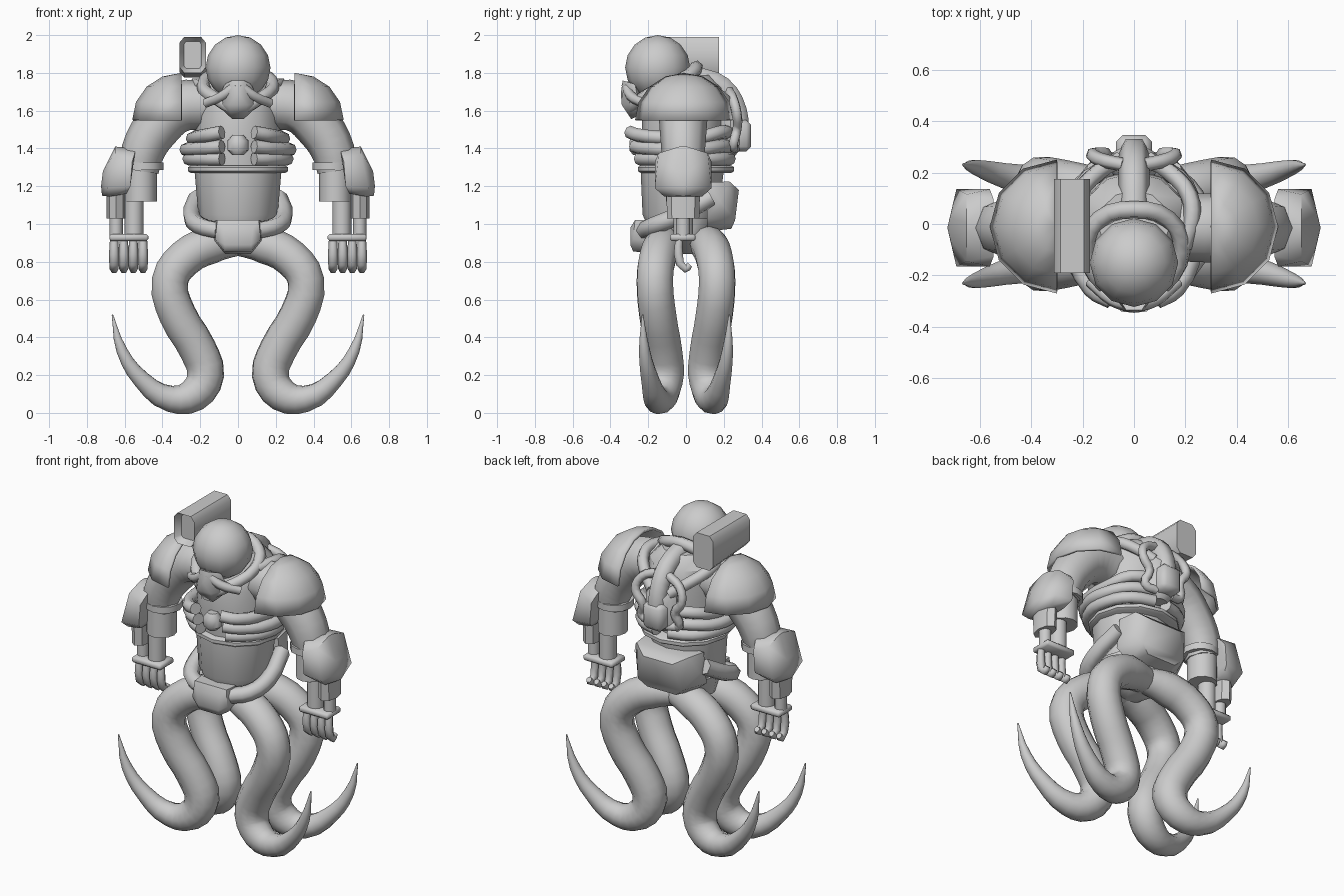
import bpy, bmesh, math

if "Cube" in bpy.data.objects:
    bpy.data.objects.remove(bpy.data.objects["Cube"])

grey = bpy.data.materials.new("plain_grey")
grey.diffuse_color = (0.6, 0.6, 0.6, 1)
grey.use_nodes = True
grey.node_tree.nodes["Principled BSDF"].inputs["Base Color"].default_value = grey.diffuse_color


def finish(ob, angle=40):
    ob.data.materials.clear()
    ob.data.materials.append(grey)
    bpy.ops.object.select_all(action='DESELECT')
    ob.select_set(True)
    bpy.context.view_layer.objects.active = ob
    bpy.ops.object.shade_smooth_by_angle(angle=math.radians(angle))
    return ob


def from_bmesh(name, bm, angle=40):
    bmesh.ops.recalc_face_normals(bm, faces=bm.faces)
    me = bpy.data.meshes.new(name)
    bm.to_mesh(me)
    bm.free()
    ob = bpy.data.objects.new(name, me)
    bpy.context.collection.objects.link(ob)
    return finish(ob, angle)


def hull(name, pts, angle=50):
    """Faceted plate as the convex hull of a few corner points."""
    bm = bmesh.new()
    for p in pts:
        bm.verts.new(p)
    bmesh.ops.convex_hull(bm, input=bm.verts)
    bmesh.ops.delete(bm, geom=[v for v in bm.verts if not v.link_faces], context='VERTS')
    bmesh.ops.dissolve_limit(bm, angle_limit=0.02, verts=bm.verts, edges=bm.edges)
    return from_bmesh(name, bm, angle)


def loft(name, rings, n=12):
    """Stacked ellipses: (z, cx, cy, rx, ry)."""
    bm = bmesh.new()
    loops = []
    for z, cx, cy, rx, ry in rings:
        loops.append([bm.verts.new((cx + rx * math.cos(math.tau * i / n),
                                    cy + ry * math.sin(math.tau * i / n), z)) for i in range(n)])
    for a, b in zip(loops, loops[1:]):
        for i in range(n):
            bm.faces.new((a[i], a[(i + 1) % n], b[(i + 1) % n], b[i]))
    bm.faces.new(loops[0])
    bm.faces.new(loops[-1])
    return from_bmesh(name, bm)


def tube(name, pts, r, res=3, sides=1, cyclic=False):
    """Smooth swept tube; each point may carry its own radius as a 4th value."""
    cu = bpy.data.curves.new(name, 'CURVE')
    cu.dimensions = '3D'
    cu.resolution_u, cu.bevel_resolution = res, sides
    cu.bevel_depth, cu.use_fill_caps = 1.0, True
    sp = cu.splines.new('BEZIER')
    sp.bezier_points.add(len(pts) - 1)
    sp.use_cyclic_u = cyclic
    for bp, p in zip(sp.bezier_points, pts):
        bp.co = p[:3]
        bp.radius = p[3] if len(p) > 3 else r
        bp.handle_left_type = bp.handle_right_type = 'AUTO'
    ob = bpy.data.objects.new(name, cu)
    bpy.context.collection.objects.link(ob)
    bpy.ops.object.select_all(action='DESELECT')
    ob.select_set(True)
    bpy.context.view_layer.objects.active = ob
    bpy.ops.object.convert(target='MESH')
    return finish(bpy.context.object, 65)


def box(name, x0, x1, y0, y1, z0, z1, c):
    """Box with chamfered edges."""
    bm = bmesh.new()
    bmesh.ops.create_cube(bm, size=1)
    for v in bm.verts:
        v.co = ((x0, x1)[v.co.x > 0], (y0, y1)[v.co.y > 0], (z0, z1)[v.co.z > 0])
    bmesh.ops.bevel(bm, geom=bm.edges[:], offset=c, segments=1, affect='EDGES')
    return from_bmesh(name, bm, 50)


# Head, collar and face mask
bm = bmesh.new()
bmesh.ops.create_uvsphere(bm, u_segments=12, v_segments=8, radius=.172)
bmesh.ops.translate(bm, verts=bm.verts, vec=(0, -.15, 1.828))
from_bmesh("head", bm)
tube("collar", [(0, 0.055, 1.83), (0.13, 0.02, 1.79), (0.185, -0.1, 1.73), (0.11, -0.24, 1.66),
                (0, -0.28, 1.61), (-0.11, -0.24, 1.66), (-0.185, -0.1, 1.73), (-0.13, 0.02, 1.79)],
     0.036, cyclic=True)
hull("face_mask", [p for s in (1, -1) for p in (
    (0.03 * s, -0.335, 1.76), (0.07 * s, -0.27, 1.74), (0.12 * s, -0.25, 1.64),
    (0.05 * s, -0.34, 1.63), (0, -0.345, 1.69), (0.03 * s, -0.29, 1.555), (0.05 * s, -0.2, 1.6))])

# Torso, waist and belt
loft("chest", [(1.29, 0, -0.02, .22, .2), (1.45, 0, -.02, .225, .215), (1.6, 0, -.01, .22, .22),
               (1.72, 0, 0, .21, .2), (1.79, 0, 0, .14, .13)])
loft("waist", [(0.98, 0, -.03, .18, .17), (1.05, 0, -.03, .21, .2), (1.28, 0, -.02, .23, .22)])
loft("waist_ring", [(1.27, 0, 0, .25, .24), (1.28, 0, 0, .265, .255),
                    (1.3, 0, 0, .265, .255), (1.31, 0, 0, .25, .24)])
loft("chest_button", [(1.365, 0, -.25, .03, .03), (1.39, 0, -.25, .055, .05),
                      (1.44, 0, -.25, .055, .05), (1.47, 0, -.25, .03, .03)])

# Pelvis plates
loft("pelvis", [(0.84, 0, 0, .07, .07), (0.92, 0, 0, .19, .15), (1.03, 0, 0, .21, .17)])
hull("groin_plate", [(x * s, y, z) for s in (1, -1) for x, y, z in (
    (.11, -.27, 1.02), (.12, -.28, .92), (.07, -.28, .855), (.08, -.295, .98), (.07, -.295, .89),
    (.12, -.19, 1.02), (.125, -.19, .91), (.07, -.19, .845))])
hull("back_plate", [(x * s, y, z) for s in (1, -1) for x, y, z in (
    (.2, .11, 1.22), (.18, .23, 1.225), (.22, .11, 1.03), (.15, .26, 1.02),
    (.13, .11, .96), (.1, .24, .975), (.1, .28, 1.18), (.22, .18, 1.12))])

# Backpack: rounded body, central pipe and box
tube("spine_pipe", [(0, .06, 1.78), (0, .19, 1.73), (0, .27, 1.6), (0, .28, 1.46)], .06)
loft("pack_body", [(1.36, 0, .22, .05, .04), (1.41, 0, .235, .1, .07),
                   (1.58, 0, .235, .1, .075), (1.66, 0, .2, .06, .05)], 10)
box("pack_box", -.07, .07, .2, .345, 1.385, 1.55, .025)

# Shoulder launcher with recessed muzzle
launcher = hull("launcher", [(-.24 + sx * x, y, z - d) for sx in (1, -1) for y, k in ((-.19, 0), (.175, 1))
                             for x, z, d in ((.045, 1.8, .025 * k), (.07, 1.83, .025 * k),
                                             (.07, 1.96, 0), (.045, 1.99, 0))])
bm = bmesh.new()
bm.from_mesh(launcher.data)
front = min(bm.faces, key=lambda f: f.normal.y)
bmesh.ops.inset_region(bm, faces=[front], thickness=.025)
bmesh.ops.translate(bm, verts=front.verts, vec=(0, .04, 0))
bm.to_mesh(launcher.data)
bm.free()

for s, side in ((1, "left"), (-1, "right")):
    def m(pts):
        return [(p[0] * s, *p[1:]) for p in pts]

    # Mask strap, ribs, hoses and hip strap
    tube("mask_strap_" + side, m([(.01, -.315, 1.735), (.08, -.295, 1.68), (.17, -.22, 1.64)]), .027)
    for i, (z, w, drop) in enumerate(((1.345, .25, 0), (1.41, .265, .015), (1.485, .235, .03))):
        f = -.235 - .025 * i
        tube(f"rib_{i}_{side}", m([(.085, f - .01, z), (.165, f + .035, z - drop * .5),
                                   (w, -.08, z - drop), (w - .005, .06, z - drop),
                                   (.17, .18, z), (.04, .23, z)]), .036, 3, 2)
    tube("harness_" + side, m([(.19, -.09, 1.73), (.225, .02, 1.74), (.215, .11, 1.72),
                               (.14, .2, 1.66), (.06, .25, 1.6)]), .034)
    tube("pack_hose_" + side, m([(.04, .23, 1.7), (.13, .25, 1.66), (.16, .27, 1.58),
                                 (.11, .27, 1.5), (.13, .25, 1.42), (.05, .26, 1.4)]), .027)
    tube("hip_strap_" + side, m([(.1, -.22, .965), (.2, -.17, .99), (.245, -.05, 1.04),
                                 (.215, .13, 1.14)]), .048, sides=1)

    # Shoulder pad: open quarter dome shell
    bm = bmesh.new()
    bmesh.ops.create_uvsphere(bm, u_segments=12, v_segments=8, radius=1)
    bmesh.ops.delete(bm, geom=[v for v in bm.verts if v.co.z < -.01 or v.co.x < -.01], context='VERTS')
    for v in bm.verts:
        v.co = ((.3 + .26 * v.co.x) * s, -.01 + .26 * v.co.y, 1.55 + .25 * v.co.z)
    pad = from_bmesh("shoulder_pad_" + side, bm)
    sol = pad.modifiers.new("thickness", 'SOLIDIFY')
    sol.thickness = .015
    sol.offset = -1 if pad.data.polygons[0].normal.x * s > 0 else 1

    # Arm, cuff and twin forearm rods
    Y = -.015
    tube("upper_arm_" + side, m([(.17, Y, 1.63, .13), (.31, Y, 1.62, .135), (.43, Y, 1.51, .125),
                                 (.505, Y, 1.38, .115), (.52, Y, 1.28, .1)]), .12, 3, 2)
    loft("elbow_cuff_" + side, [(1.285, .5 * s, Y, .105, .11), (1.325, .5 * s, Y, .105, .11)])
    loft("forearm_" + side, [(1.12, .515 * s, Y, .085, .09), (1.29, .515 * s, Y, .085, .09)])
    loft("wrist_" + side, [(.93, .55 * s, Y, .05, .052), (1.13, .55 * s, Y, .05, .052)])
    loft("outer_rod_" + side, [(.93, .645 * s, Y, .035, .037), (1.04, .645 * s, Y, .035, .037)])
    loft("outer_sleeve_" + side, [(1.03, .645 * s, Y, .05, .085), (1.2, .645 * s, Y, .05, .09)], 8)
    hull("elbow_pad_" + side, m([(x, Y + k * y, z) for k in (1, -1) for x, y, z in (
        (.545, .11, 1.38), (.56, .15, 1.33), (.65, .13, 1.375), (.65, .02, 1.41), (.725, 0, 1.2),
        (.57, .15, 1.2), (.69, .15, 1.19), (.72, 0, 1.15), (.68, .1, 1.145), (.59, .1, 1.16),
        (.55, .03, 1.4), (.715, .04, 1.28))]), 60)

    # Hand with four curled fingers
    xs = sorted((.475 * s, .68 * s))
    box("hand_" + side, xs[0], xs[1], -.085, .05, .91, .947, .01)
    for i in range(4):
        x = .503 + .051 * i
        tube(f"finger_{i}_{side}", m([(x, -.035, .92, .022), (x, -.04, .84, .027),
                                      (x, -.003, .762, .024), (x, .02, .785, .018)]), .022, 2)

    # Front and rear tentacle legs
    for d, end in ((-1, "front"), (1, "rear")):
        leg = [(-.01, .09, .91, .075), (.14, .12, .89, .1), (.28, .15, .82, .1), (.36, .165, .7, .098),
               (.32, .15, .52, .1), (.215, .12, .34, .1), (.172, .11, .2, .1),
               (.235, .13, .095, .09), (.36, .155, .075, .07), (.51, .19, .175, .048),
               (.615, .22, .33, .03), (.665, .23, .52, .004)]
        tube(f"{end}_tentacle_{side}", m([(x, d * y, z, r) for x, y, z, r in leg]), .1, 3, 4)
